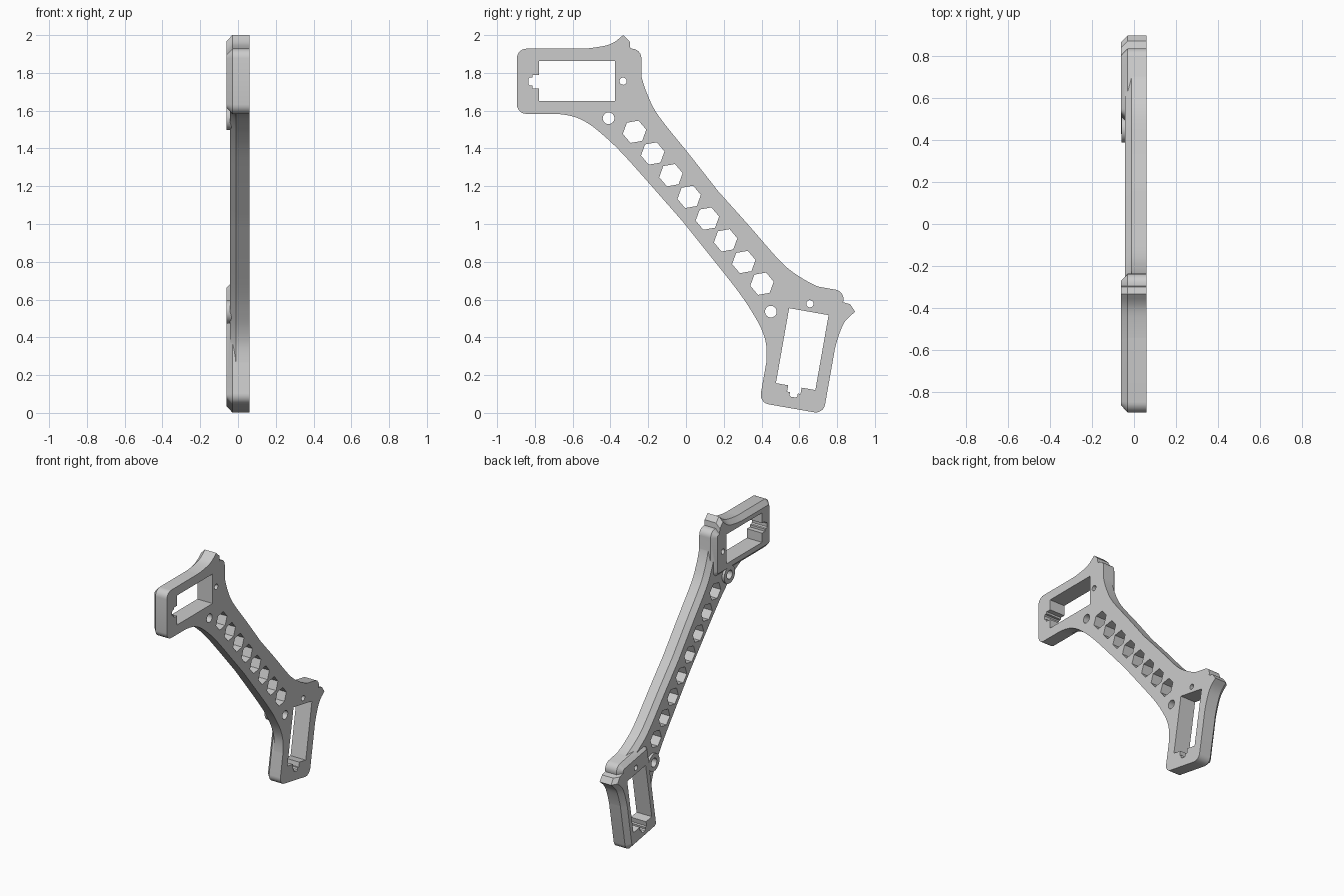
import bpy, bmesh, math
from mathutils import Vector

cube = bpy.data.objects.get("Cube")
if cube:
    bpy.data.objects.remove(cube, do_unlink=True)

grey = bpy.data.materials.new("light_grey")
grey.use_nodes = True
GREY = (0.6, 0.6, 0.6, 1)
grey.diffuse_color = GREY
grey.node_tree.nodes["Principled BSDF"].inputs["Base Color"].default_value = GREY

BACK = 0.06                      # flat face
MID = Vector((0.065, 1.086))     # middle of the arm
TILT = math.radians(40)          # direction of the mirror line
ACROSS = Vector((math.cos(TILT), math.sin(TILT)))
ALONG = Vector((ACROSS.y, -ACROSS.x))


def reflect(p):
    d = Vector(p) - MID
    return MID + 2 * ACROSS * d.dot(ACROSS) - d


def spline(pts, steps=6):
    """Smooth curve through the points."""
    p = [Vector(q) for q in pts]
    p = [2 * p[0] - p[1]] + p + [2 * p[-1] - p[-2]]
    out = []
    for a, b, c, d in zip(p, p[1:], p[2:], p[3:]):
        for i in range(steps):
            t = i / steps
            out.append(0.5 * (2 * b + (c - a) * t + (2 * a - 5 * b + 4 * c - d) * t * t
                              + (3 * b - a - 3 * c + d) * t ** 3))
    return out + [p[-2]]


def ring(centre, radius, sides, start=0.0):
    return [Vector(centre) + radius * Vector((math.cos(start + math.tau * i / sides),
                                              math.sin(start + math.tau * i / sides)))
            for i in range(sides)]


def rounded_rect(y0, y1, z0, z1, r, n=6):
    pts = []
    corners = [(y1 - r, z1 - r), (y0 + r, z1 - r), (y0 + r, z0 + r), (y1 - r, z0 + r)]
    for k, c in enumerate(corners):
        for i in range(n + 1):
            a = math.pi / 2 * (k + i / n)
            pts.append(Vector(c) + r * Vector((math.cos(a), math.sin(a))))
    return pts


def inset(loop, d):
    """Mitred inward offset of a closed loop."""
    n = len(loop)
    area = sum(loop[i - 1].cross(loop[i]) for i in range(n))
    s = 1 if area > 0 else -1
    out = []
    for i in range(n):
        e1 = (loop[i] - loop[i - 1]).normalized()
        e2 = (loop[(i + 1) % n] - loop[i]).normalized()
        n1, n2 = Vector((-e1.y, e1.x)) * s, Vector((-e2.y, e2.x)) * s
        out.append(loop[i] + (n1 + n2) * d / (1 + n1.dot(n2)))
    return out


def stack(name, layers):
    """Solid through matching loops, each given as (x, loop)."""
    bm = bmesh.new()
    rows = [[bm.verts.new((x, p[0], p[1])) for p in loop] for x, loop in layers]
    for a, b in zip(rows, rows[1:]):
        for i in range(len(a)):
            bm.faces.new((a[i - 1], a[i], b[i], b[i - 1]))
    bm.faces.new(rows[0])
    bm.faces.new(rows[-1])
    bmesh.ops.recalc_face_normals(bm, faces=bm.faces)
    mesh = bpy.data.meshes.new(name)
    bm.to_mesh(mesh)
    bm.free()
    obj = bpy.data.objects.new(name, mesh)
    bpy.context.collection.objects.link(obj)
    mesh.materials.append(grey)
    return obj


def combine(target, tool, operation):
    mod = target.modifiers.new("cut", 'BOOLEAN')
    mod.operation, mod.solver, mod.object = operation, 'EXACT', tool
    bpy.context.view_layer.objects.active = target
    bpy.ops.object.modifier_apply(modifier=mod.name)
    bpy.data.objects.remove(tool, do_unlink=True)


def both(loop):
    loop = [Vector(p) for p in loop]
    return [loop, [reflect(p) for p in loop]]


# Arm: flared edges, blunt ends hidden in the pads, mirrored to the lower half
outer = spline([(-0.24, 1.86), (-0.235, 1.78), (-0.2, 1.675), (-0.14, 1.565),
                (0.02, 1.365), MID + ACROSS * 0.137])
inner = spline([(-0.76, 1.586), (-0.69, 1.584), (-0.59, 1.567), (-0.51, 1.527),
                (-0.43, 1.463), (-0.35, 1.387), (-0.245, 1.272), MID - ACROSS * 0.11])
end = [Vector(p) for p in [(-0.83, 1.588), (-0.83, 1.72), (-0.32, 1.9), (-0.245, 1.9)]]
upper = inner[::-1] + end + outer
outline = upper + [reflect(p) for p in reversed(upper[1:-1])]
frame = stack("bracket_frame", [(BACK, outline), (-0.011, outline),
                                (-0.043, inset(outline, 0.033))])

# Motor pads with chamfered rims
pad = rounded_rect(-0.895, -0.236, 1.583, 1.928, 0.05)
pad_top = inset(pad, 0.033)
for base, top in zip(both(pad), both(pad_top)):
    combine(frame, stack("pad", [(BACK, base), (-0.03, base), (-0.061, top)]), 'UNION')

# Pointed noses on the pads
nose = spline([(-0.58, 1.925), (-0.5, 1.932), (-0.42, 1.946), (-0.375, 1.966), (-0.333, 2.0)], 4)
nose += [Vector(p) for p in [(-0.298, 1.966), (-0.294, 1.92), (-0.294, 1.88), (-0.58, 1.88)]]
nose_top = [p - Vector((0, 0.032)) for p in nose]
for base, top in zip(both(nose), both(nose_top)):
    combine(frame, stack("nose", [(BACK, base), (-0.03, base), (-0.061, top)]), 'UNION')

# Round bosses beside the pads
BOSS = (-0.41, 1.56)
for loop in both(ring(BOSS, 0.062, 32)):
    combine(frame, stack("boss", [(0.03, loop), (-0.0605, loop)]), 'UNION')

# Openings: motor window with stepped cable notch, screw holes, hexagon row
window = [(-0.375, 1.652), (-0.375, 1.864), (-0.778, 1.864), (-0.778, 1.79),
          (-0.812, 1.79), (-0.812, 1.776), (-0.828, 1.776), (-0.835, 1.768),
          (-0.835, 1.742), (-0.828, 1.734), (-0.812, 1.734), (-0.812, 1.718),
          (-0.778, 1.718), (-0.778, 1.652)]
holes = both(window) + both(ring(BOSS, 0.031, 24)) + both(ring((-0.333, 1.756), 0.019, 20))
for i in range(8):
    centre = MID + ALONG * (i - 3.5) * 0.15
    holes.append(ring(centre, 0.063, 6, TILT - math.pi / 2))
for loop in holes:
    combine(frame, stack("cutter", [(0.2, loop), (-0.2, loop)]), 'DIFFERENCE')

# Smooth curved walls, sharp edges kept
bpy.ops.object.select_all(action='DESELECT')
frame.select_set(True)
bpy.context.view_layer.objects.active = frame
bpy.ops.object.shade_smooth_by_angle(angle=math.radians(25))
